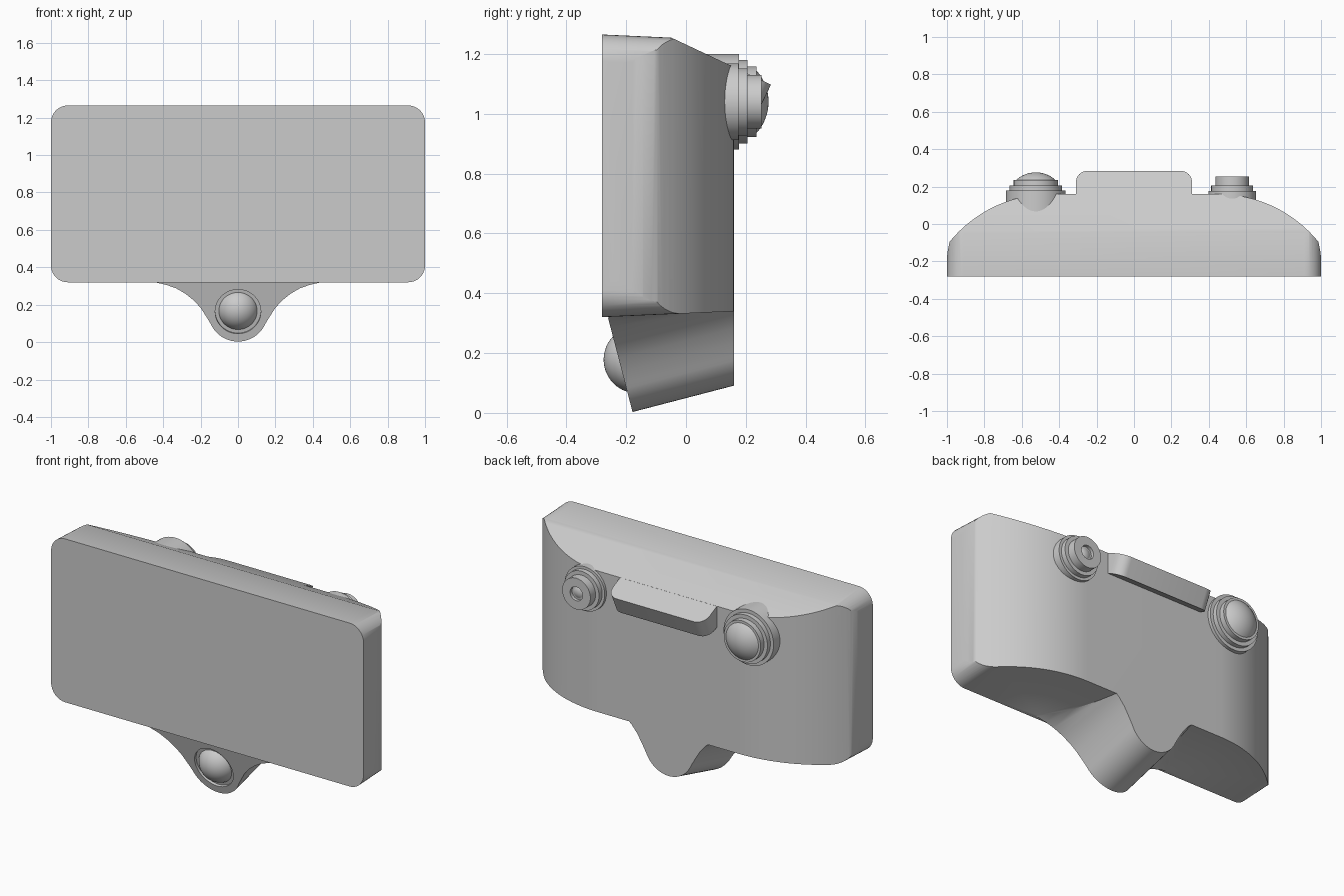
import bpy, bmesh, math
from mathutils import Vector, Matrix

cube = bpy.data.objects.get("Cube")
if cube:
    bpy.data.objects.remove(cube, do_unlink=True)

grey = bpy.data.materials.new("plain_grey")
grey.use_nodes = True
grey.diffuse_color = (0.6, 0.6, 0.6, 1)
grey.node_tree.nodes["Principled BSDF"].inputs["Base Color"].default_value = (0.6, 0.6, 0.6, 1)


def make(name, bm):
    bmesh.ops.recalc_face_normals(bm, faces=bm.faces)
    mesh = bpy.data.meshes.new(name)
    bm.to_mesh(mesh)
    bm.free()
    mesh.materials.append(grey)
    obj = bpy.data.objects.new(name, mesh)
    bpy.context.collection.objects.link(obj)
    return obj


def loft(name, start, end):
    """Solid between two matching outlines."""
    bm = bmesh.new()
    a = [bm.verts.new(p) for p in start]
    b = [bm.verts.new(p) for p in end]
    n = len(a)
    bm.faces.new(a)
    bm.faces.new(b)
    for i in range(n):
        j = (i + 1) % n
        bm.faces.new((a[i], a[j], b[j], b[i]))
    return make(name, bm)


def lathe(name, profile, origin, axis, steps=64):
    """Turn (radius, distance along axis) points around an axis."""
    bm = bmesh.new()
    verts = [bm.verts.new((r, 0, h)) for r, h in profile]
    edges = [bm.edges.new(pair) for pair in zip(verts, verts[1:])]
    bmesh.ops.spin(bm, geom=verts + edges, cent=(0, 0, 0), axis=(0, 0, 1),
                   angle=math.tau, steps=steps, use_merge=True)
    bmesh.ops.remove_doubles(bm, verts=bm.verts, dist=1e-5)
    turn = Vector((0, 0, 1)).rotation_difference(Vector(axis)).to_matrix().to_4x4()
    bmesh.ops.transform(bm, verts=bm.verts, matrix=Matrix.Translation(origin) @ turn)
    return make(name, bm)


def dome(radius, base, height, steps=12):
    """Profile of a spherical cap ending on the axis."""
    big = (radius ** 2 + height ** 2) / (2 * height)
    start = math.asin(min(1, radius / big))
    return [(big * math.sin(start * (1 - i / steps)),
             base + height - big + big * math.cos(start * (1 - i / steps)))
            for i in range(steps + 1)]


def arc(cx, cy, r, a0, a1, n):
    angles = [math.radians(a0 + (a1 - a0) * i / n) for i in range(n + 1)]
    return [(cx + r * math.cos(a), cy + r * math.sin(a)) for a in angles]


def boolean(obj, cutter, operation):
    mod = obj.modifiers.new(operation.lower(), 'BOOLEAN')
    mod.operation, mod.object, mod.solver = operation, cutter, 'EXACT'
    bpy.context.view_layer.objects.active = obj
    bpy.ops.object.modifier_apply(modifier=mod.name)
    bpy.data.objects.remove(cutter, do_unlink=True)


# Casing: rounded front panel drawn backwards with a slight draft
rect = []
for cx, cz, a in ((0.91, 1.175, 0), (-0.91, 1.175, 90), (-0.91, 0.41, 180), (0.91, 0.41, 270)):
    rect += arc(cx, cz, 0.09, a, a + 90, 10)
casing = loft("casing", [(x, -0.28, z) for x, z in rect],
              [(x, 0.4, 0.79 + (z - 0.79) * 0.935) for x, z in rect])

# Lower nose: flared outline pushed back along its tilted axis
TILT = 0.26
half = [(0.44, 0.319), (0.38, 0.305), (0.33, 0.287), (0.28, 0.258), (0.235, 0.222),
        (0.2, 0.183), (0.17, 0.137)] + arc(0, 0.163, 0.16, -24, -90, 10)
outline = half + [(-x, z) for x, z in half[-2::-1]]
front = [(x, -0.178 - TILT * z, z) for x, z in outline]
nose = loft("nose", front, [(x, 0.4, z + TILT * (0.4 - y)) for x, y, z in front])

# Bring the nose below the casing only, then unite
wedge = [(-1.2, 0.5), (1.2, 0.5)]
keep = loft("keep", [(-1, -0.6, -0.1), (1, -0.6, -0.1), (1, -0.6, 0.5), (-1, -0.6, 0.5)],
            [(-1, 0.6, -0.1), (1, 0.6, -0.1), (1, 0.6, 0.5), (-1, 0.6, 0.5)])
boolean(nose, keep, 'INTERSECT')
boolean(casing, nose, 'UNION')

# Bowed back of the casing
side = [(1.1, -0.5), (1.1, -0.28), (1, -0.28), (1, -0.18), (0.996, -0.145)] + \
    arc(0.45, -0.53, 0.69, 39, 90, 24)
plan = side[2:] + [(-x, y) for x, y in reversed(side[2:])]
bow = loft("bow", [(x, y, -0.2) for x, y in plan], [(x, y, 1.5) for x, y in plan])
boolean(casing, bow, 'INTERSECT')

# Sloping top edge
SLOPE = 0.47
cut = [(-0.05, 1.255), (0.5, 1.255 - 0.55 * SLOPE), (0.5, 1.6), (-0.05, 1.6)]
slope = loft("slope", [(-1.2, y, z) for y, z in cut], [(1.2, y, z) for y, z in cut])
boolean(casing, slope, 'DIFFERENCE')

# Recess around the front lens
axis = Vector((0, -1, -TILT)).normalized()
centre = Vector((0, -0.178 - TILT * 0.163, 0.163))
pocket = lathe("pocket", [(0, -0.015), (0.122, -0.015), (0.122, 0.1), (0, 0.1)], centre, axis)
boolean(casing, pocket, 'DIFFERENCE')
front_lens = lathe("front_lens", [(0.102, -0.03)] + dome(0.102, -0.012, 0.065), centre, axis)

# Large domed knob and small stepped knob on the back
back = (0, 1, 0)
large_knob = lathe("large_knob", [(0, 0.03), (0.16, 0.03), (0.16, 0.178), (0.14, 0.178),
                   (0.14, 0.205), (0.118, 0.205), (0.118, 0.236)]
                   + dome(0.104, 0.236, 0.04), (-0.525, 0, 1.04), back)
small_knob = lathe("small_knob", [(0, 0.03), (0.128, 0.03), (0.128, 0.176), (0.112, 0.176),
                   (0.112, 0.205), (0.09, 0.205), (0.09, 0.253), (0.04, 0.253), (0.04, 0.235)]
                   + dome(0.03, 0.235, 0.008), (0.525, 0, 1.04), back)

# Visor block following the sloping top
corners = arc(0.25, 0.224, 0.06, 0, 90, 8)
plan = [(0.31, 0.08)] + corners + [(-x, y) for x, y in reversed(corners)] + [(-0.31, 0.08)]
top = [(x, y, 1.2545 - SLOPE * (y + 0.05)) for x, y in plan]
drop = Vector((0, -SLOPE, -1)).normalized() * 0.11
visor = loft("visor", top, [Vector(p) + drop for p in top])

for obj in (casing, front_lens, large_knob, small_knob, visor):
    bpy.ops.object.select_all(action='DESELECT')
    obj.select_set(True)
    bpy.context.view_layer.objects.active = obj
    bpy.ops.object.shade_smooth_by_angle(angle=math.radians(30))
